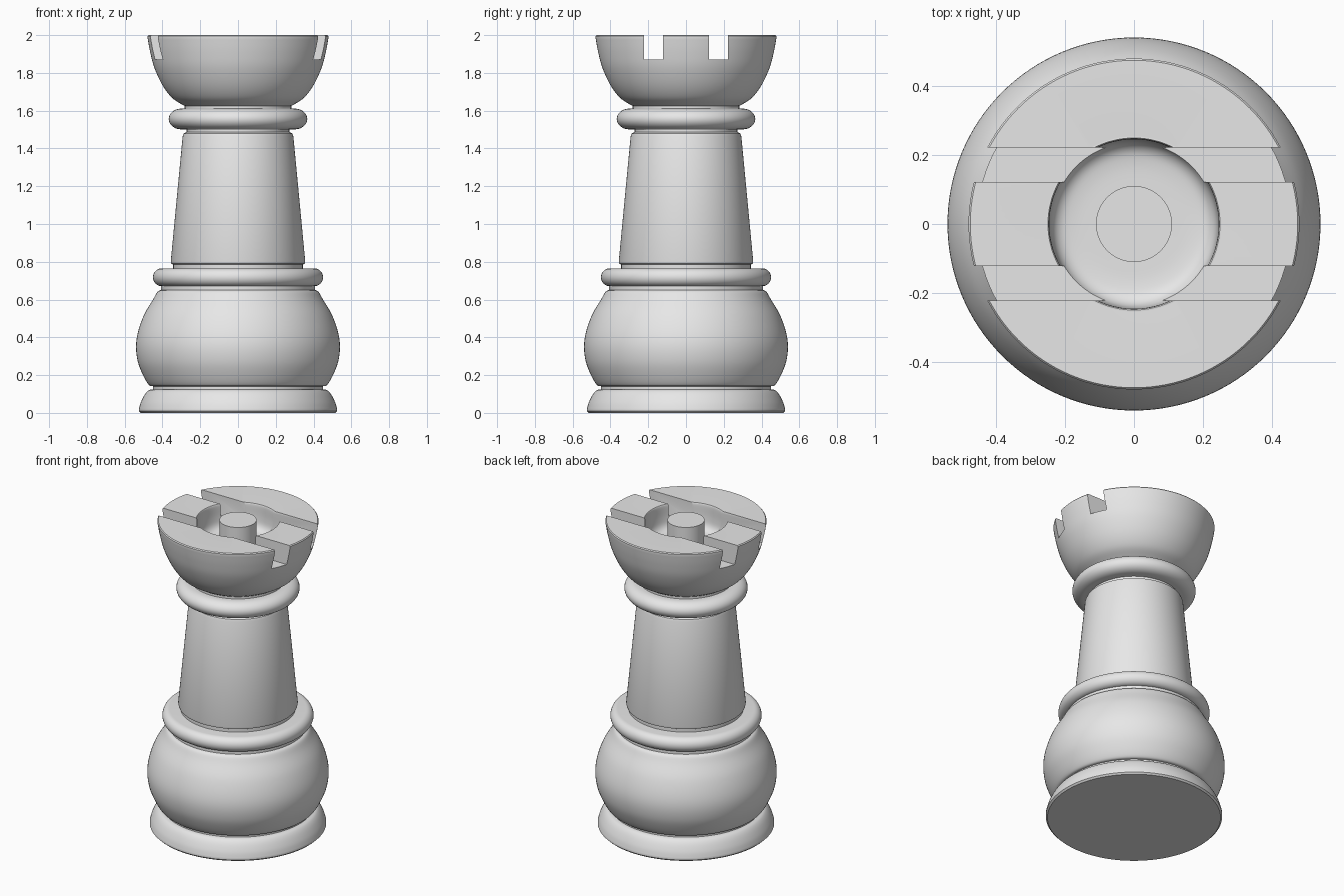
import bpy
import bmesh
from math import cos, sin, pi, radians
from mathutils import Vector

cube = bpy.data.objects.get("Cube")
if cube:
    bpy.data.objects.remove(cube, do_unlink=True)

grey = bpy.data.materials.new("plain_grey")
grey.use_nodes = True
grey.diffuse_color = (0.8, 0.8, 0.8, 1)
grey.node_tree.nodes["Principled BSDF"].inputs["Base Color"].default_value = (0.8, 0.8, 0.8, 1)


def smooth_path(points, steps=5):
    """Pass a soft curve through a few (radius, height) points."""
    p = [Vector(q) for q in [points[0], *points, points[-1]]]
    path = []
    for a, b, c, d in zip(p, p[1:], p[2:], p[3:]):
        for i in range(steps):
            t = i / steps
            path.append(0.5 * (2 * b + (c - a) * t + (2 * a - 5 * b + 4 * c - d) * t ** 2
                               + (3 * b - a - 3 * c + d) * t ** 3))
    return [tuple(q) for q in path] + [points[-1]]


def round_edge(core, height, bulge, half, steps=16):
    """Half ellipse, from bottom to top, for a collar."""
    angles = [pi * (i / steps - 0.5) for i in range(steps + 1)]
    return [(core + bulge * cos(a), height + half * sin(a)) for a in angles]


def shade(obj):
    bpy.ops.object.select_all(action="DESELECT")
    obj.select_set(True)
    bpy.context.view_layer.objects.active = obj
    bpy.ops.object.shade_smooth_by_angle(angle=radians(32))


def finish(name, bm):
    bmesh.ops.recalc_face_normals(bm, faces=bm.faces)
    mesh = bpy.data.meshes.new(name)
    bm.to_mesh(mesh)
    bm.free()
    mesh.materials.append(grey)
    obj = bpy.data.objects.new(name, mesh)
    bpy.context.collection.objects.link(obj)
    return obj


def turned(name, profile):
    """Spin a profile about z, closed at both ends on the axis."""
    profile = [(0, profile[0][1]), *profile, (0, profile[-1][1])]
    bm = bmesh.new()
    verts = [bm.verts.new((r, 0, z)) for r, z in profile]
    edges = [bm.edges.new(pair) for pair in zip(verts, verts[1:])]
    bmesh.ops.spin(bm, geom=verts + edges, cent=(0, 0, 0), axis=(0, 0, 1),
                   angle=2 * pi, steps=128, use_duplicate=False)
    bmesh.ops.remove_doubles(bm, verts=bm.verts, dist=0.0001)
    return finish(name, bm)


# Foot, belly and lower collar
shade(turned("foot", [(0.515, 0), (0.525, 0.01)] + smooth_path(
    [(0.525, 0.02), (0.515, 0.055), (0.495, 0.095), (0.475, 0.118), (0.455, 0.125)])))
shade(turned("foot_groove", [(0.45, 0.12), (0.45, 0.15)]))
shade(turned("belly", smooth_path(
    [(0.45, 0.141), (0.472, 0.148), (0.503, 0.2), (0.53, 0.27), (0.54, 0.35),
     (0.529, 0.43), (0.497, 0.52), (0.45, 0.6), (0.427, 0.64), (0.41, 0.65)])))
shade(turned("belly_neck", [(0.408, 0.64), (0.408, 0.68)]))
shade(turned("lower_collar", round_edge(0.405, 0.718, 0.045, 0.047)))

# Tapered shaft between the collars
shade(turned("shaft_groove", [(0.343, 0.75), (0.343, 0.8)]))
shade(turned("shaft", [(0.343, 0.785), (0.353, 0.79), (0.356, 0.803),
                       (0.293, 1.465), (0.288, 1.479), (0.275, 1.486)]))
shade(turned("upper_neck", [(0.272, 1.48), (0.272, 1.51)]))
shade(turned("upper_collar", round_edge(0.3, 1.556, 0.067, 0.055)))
shade(turned("turret_neck", [(0.282, 1.6), (0.282, 1.64)]))

# Bowl-shaped turret with a round well and a central pin
outside = smooth_path([(0.28, 1.625), (0.297, 1.633), (0.35, 1.669), (0.4, 1.735),
                       (0.442, 1.825), (0.465, 1.91), (0.479, 1.985)])
well = smooth_path([(0.254, 2), (0.246, 1.992), (0.244, 1.92), (0.236, 1.87),
                    (0.212, 1.842), (0.17, 1.832), (0.11, 1.83)])
turret = turned("turret", outside + [(0.479, 1.994), (0.474, 2)] + well + [(0.11, 2)])

# Two straight slots cut from side to side
for side in (-1, 1):
    bm = bmesh.new()
    bmesh.ops.create_cube(bm, size=1)
    bmesh.ops.scale(bm, vec=(1.4, 0.1, 0.4), verts=bm.verts)
    bmesh.ops.translate(bm, vec=(0, 0.172 * side, 2.07), verts=bm.verts)
    cutter = finish("slot_cutter", bm)
    cutter.hide_render = True
    cut = turret.modifiers.new("slot", "BOOLEAN")
    cut.operation = "DIFFERENCE"
    cut.solver = "EXACT"
    cut.object = cutter
    bpy.context.view_layer.objects.active = turret
    bpy.ops.object.modifier_apply(modifier=cut.name)
    bpy.data.objects.remove(cutter, do_unlink=True)
shade(turret)
